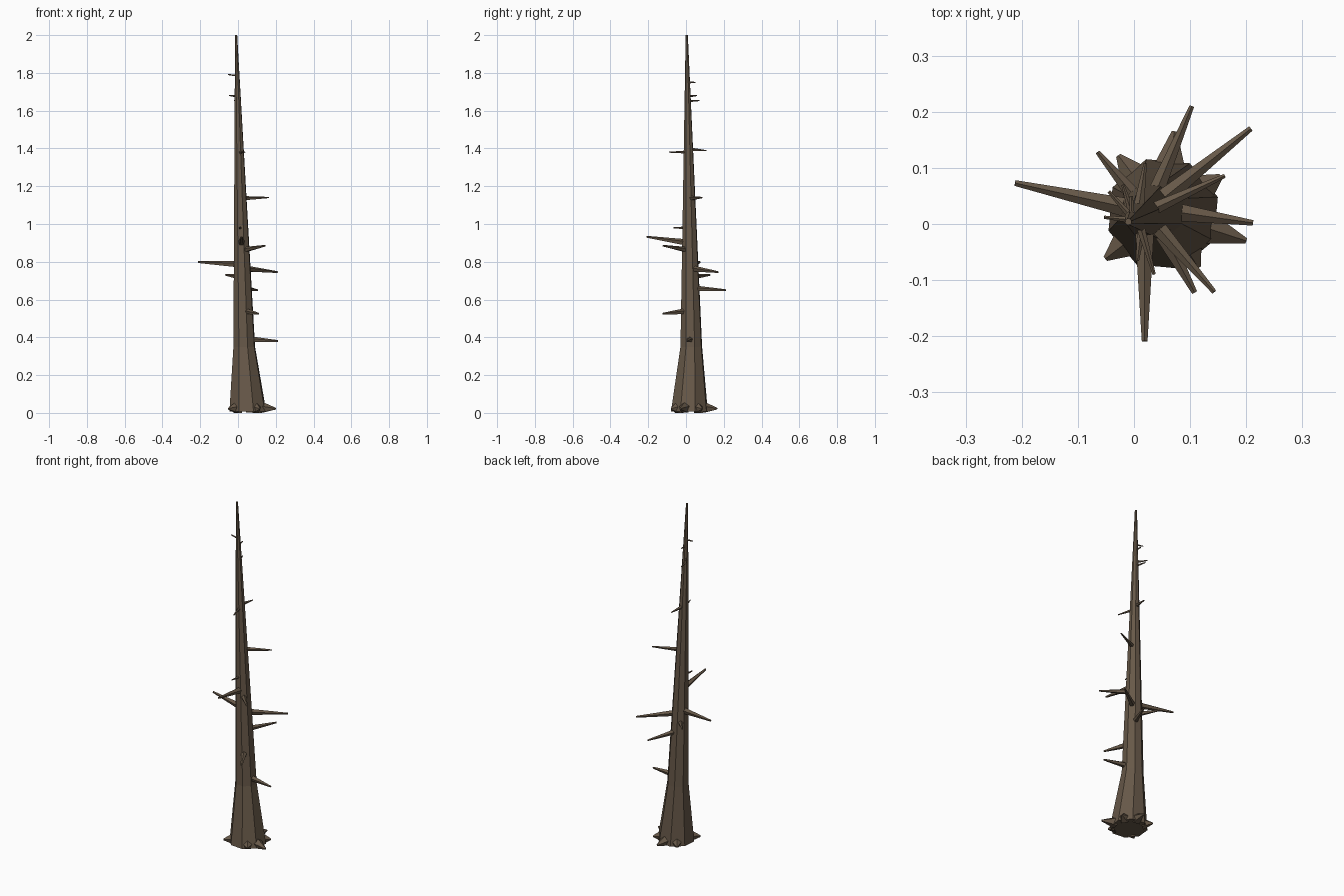
import bpy, bmesh, math
from mathutils import Vector

if "Cube" in bpy.data.objects:
    bpy.data.objects.remove(bpy.data.objects["Cube"])

bark = bpy.data.materials.new("bark brown")
bark.diffuse_color = (0.135, 0.098, 0.065, 1)
bark.use_nodes = True
bark.node_tree.nodes["Principled BSDF"].inputs["Base Color"].default_value = bark.diffuse_color

# trunk profile: z, centre x, centre y, radius
RINGS = [(0.008, 0.052, 0.018, 0.102), (0.35, 0.033, 0.028, 0.06),
         (2.0, -0.01, 0.004, 0.006)]


def trunk_at(z):
    for a, b in zip(RINGS, RINGS[1:]):
        if z <= b[0]:
            t = max(0, (z - a[0]) / (b[0] - a[0]))
            x, y, r = (a[i] + (b[i] - a[i]) * t for i in (1, 2, 3))
            return Vector((x, y, z)), r


def loft(name, rings):
    """Skin a list of equal-length point rings and cap both ends."""
    bm = bmesh.new()
    vs = [[bm.verts.new(p) for p in ring] for ring in rings]
    n = len(vs[0])
    for a, b in zip(vs, vs[1:]):
        for i in range(n):
            j = (i + 1) % n
            bm.faces.new((a[i], a[j], b[j], b[i]))
    bm.faces.new(vs[0][::-1])
    bm.faces.new(vs[-1])
    bmesh.ops.recalc_face_normals(bm, faces=bm.faces)
    me = bpy.data.meshes.new(name)
    bm.to_mesh(me)
    bm.free()
    me.materials.append(bark)
    ob = bpy.data.objects.new(name, me)
    bpy.context.collection.objects.link(ob)
    return ob


def circle(c, r, n, u=Vector((1, 0, 0)), v=Vector((0, 1, 0)), off=0.0):
    return [c + (u * math.cos(off + math.tau * i / n) + v * math.sin(off + math.tau * i / n)) * r
            for i in range(n)]


def spike(name, start, tip, r0, r1, n=5):
    d = (tip - start).normalized()
    u = d.cross(Vector((0, 0, 1))).normalized()
    v = u.cross(d)
    return loft(name, [circle(start, r0, n, u, v, math.pi / 2), circle(tip, r1, n, u, v, math.pi / 2)])


# leaning eight-sided trunk
loft("trunk", [circle(Vector((x, y, z)), r, 8, off=0.3) for z, x, y, r in RINGS])

# broken branches: base z, tip x, y, z, base radius
BRANCHES = [
    (0.785, -0.212, 0.073, 0.798, 0.018), (0.765, 0.208, 0.170, 0.745, 0.017),
    (0.660, 0.103, 0.210, 0.650, 0.015), (1.135, 0.162, 0.086, 1.140, 0.012),
    (0.390, 0.212, 0.002, 0.380, 0.017), (0.898, 0.019, -0.209, 0.932, 0.018),
    (0.540, 0.108, -0.122, 0.525, 0.017), (0.860, 0.143, -0.121, 0.885, 0.015),
    (0.718, -0.065, 0.128, 0.730, 0.014), (1.395, 0.020, 0.108, 1.388, 0.010),
    (1.380, 0.036, -0.090, 1.380, 0.008), (0.978, 0.006, -0.066, 0.980, 0.008),
    (1.675, -0.045, 0.058, 1.680, 0.006), (1.650, -0.020, 0.070, 1.653, 0.006),
    (1.785, -0.053, 0.012, 1.791, 0.005), (1.748, -0.005, 0.050, 1.750, 0.005)]
for i, (z, tx, ty, tz, r) in enumerate(BRANCHES):
    c, tr = trunk_at(z)
    tip = Vector((tx, ty, tz))
    start = c + (tip - c).normalized() * tr * 0.7
    spike(f"branch_{i + 1}", start, tip, r, max(0.003, r * 0.3))

# root spurs around the foot: tip x, y
for i, (tx, ty) in enumerate([(0.2, -0.03), (0.072, 0.165), (-0.028, 0.122),
                              (-0.051, -0.062), (0.115, -0.078), (0.155, 0.085)]):
    c = Vector((RINGS[0][1], RINGS[0][2], 0.032))
    tip = Vector((tx, ty, 0.022))
    start = c + (tip - c).normalized() * 0.078
    spike(f"root_{i + 1}", start, tip, 0.032, 0.005)
